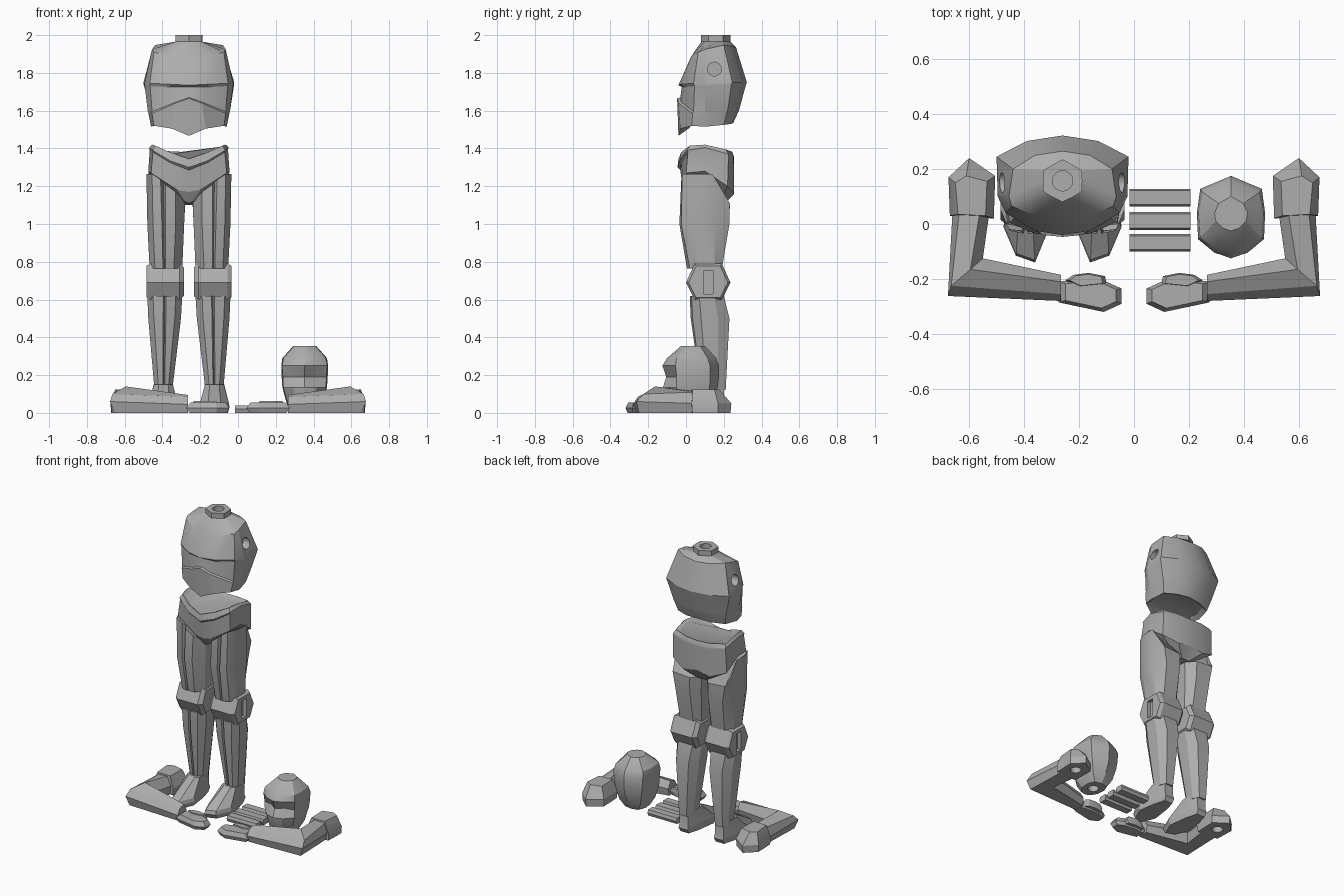
import bpy, bmesh, math
from mathutils import Vector

grey = bpy.data.materials.new("plain_grey")
grey.diffuse_color = (0.42, 0.42, 0.42, 1)
BODY, HEAD = -0.26, 0.353


def loft(name, rings):
    """Skin a list of equal-length closed rings and cap both ends."""
    bm = bmesh.new()
    vs = [[bm.verts.new(p) for p in r] for r in rings]
    n = len(vs[0])
    for a, b in zip(vs, vs[1:]):
        for i in range(n):
            j = (i + 1) % n
            bm.faces.new((a[i], a[j], b[j], b[i]))
    bm.faces.new(vs[0][::-1])
    bm.faces.new(vs[-1])
    bmesh.ops.recalc_face_normals(bm, faces=bm.faces)
    me = bpy.data.meshes.new(name)
    bm.to_mesh(me)
    bm.free()
    ob = bpy.data.objects.new(name, me)
    bpy.context.collection.objects.link(ob)
    me.materials.append(grey)
    return ob


def sym(cx, half):
    """Full ring from a half ring running front centre to back centre."""
    return [(cx + x, y, z) for x, y, z in half] + [(cx - x, y, z) for x, y, z in half[-2:0:-1]]


def place(cx, s, rings):
    return [[(cx + s * x, y, z) for x, y, z in r] for r in rings]


def flat(pts, z, k=1.0):
    """Plan outline at height z, scaled about its middle."""
    cx = sum(p[0] for p in pts) / len(pts)
    cy = sum(p[1] for p in pts) / len(pts)
    return [(cx + (x - cx) * k, cy + (y - cy) * k, z) for x, y in pts]


def cut(ob, cutter):
    m = ob.modifiers.new("cut", 'BOOLEAN')
    m.operation, m.solver, m.object = 'DIFFERENCE', 'EXACT', cutter
    bpy.context.view_layer.objects.active = ob
    bpy.ops.object.modifier_apply(modifier="cut")
    bpy.data.objects.remove(cutter)


def drill(ob, loc, axis, depth, r=0.037):
    rot = (0, math.pi / 2, 0) if axis == 'x' else (0, 0, 0)
    bpy.ops.mesh.primitive_cylinder_add(vertices=16, radius=r, depth=depth, location=loc, rotation=rot)
    cut(ob, bpy.context.object)


# Torso with neck stub
neck = [(0, .08), (.037, .098), (.07, .118), (.072, .157), (.07, .195), (.037, .215), (0, .235)]
torso = loft("torso", [sym(BODY, r) for r in [
    [(0, .02, 1.51), (.08, .03, 1.53), (.16, .05, 1.54), (.17, .1, 1.54), (.15, .19, 1.54), (.08, .22, 1.54), (0, .23, 1.54)],
    [(0, -.04, 1.467), (.09, -.03, 1.505), (.185, .03, 1.52), (.2, .1, 1.515), (.18, .2, 1.525), (.09, .24, 1.53), (0, .25, 1.535)],
    [(0, -.047, 1.665), (.07, -.04, 1.64), (.195, .035, 1.585), (.215, .1, 1.59), (.2, .22, 1.6), (.1, .265, 1.6), (0, .28, 1.6)],
    [(0, -.03, 1.67), (.07, -.025, 1.645), (.195, .04, 1.595), (.218, .1, 1.6), (.203, .222, 1.61), (.1, .268, 1.61), (0, .283, 1.61)],
    [(0, -.022, 1.725), (.1, -.01, 1.725), (.205, .045, 1.73), (.234, .1, 1.73), (.24, .24, 1.74), (.13, .3, 1.74), (0, .318, 1.74)],
    [(0, -.04, 1.735), (.1, -.025, 1.74), (.207, .04, 1.745), (.236, .1, 1.74), (.24, .245, 1.75), (.13, .302, 1.75), (0, .322, 1.75)],
    [(0, .02, 1.87), (.1, .03, 1.89), (.185, .065, 1.91), (.195, .1, 1.925), (.18, .2, 1.947), (.1, .25, 1.94), (0, .265, 1.935)],
    [(x, y, 1.965) for x, y in neck],
    [(x, y, 2.0) for x, y in neck]]])
drill(torso, (BODY, .157, 2.0), 'z', .12)
for s in (-1, 1):
    drill(torso, (BODY + s * .25, .15, 1.82), 'x', .16)

# Pelvis with a sunken V-shaped top
rim = [(0, -.04, 1.345), (.1, -.025, 1.38), (.178, .02, 1.415), (.195, .1, 1.42), (.19, .21, 1.395), (.1, .24, 1.385), (0, .245, 1.38)]
loft("pelvis", [sym(BODY, r) for r in [
    [(0, .02, 1.11), (.02, .02, 1.12), (.04, .05, 1.12), (.045, .1, 1.11), (.045, .17, 1.1), (.03, .2, 1.1), (0, .2, 1.1)],
    [(0, -.015, 1.17), (.06, -.012, 1.18), (.2, .0, 1.27), (.215, .1, 1.28), (.205, .22, 1.2), (.1, .255, 1.16), (0, .25, 1.18)],
    [(0, -.03, 1.285), (.1, -.025, 1.325), (.19, .01, 1.38), (.207, .1, 1.395), (.2, .225, 1.36), (.1, .252, 1.35), (0, .255, 1.345)],
    [(0, -.045, 1.3), (.1, -.035, 1.335), (.192, .005, 1.39), (.21, .1, 1.405), (.2, .225, 1.37), (.1, .252, 1.36), (0, .255, 1.355)],
    rim,
    [(x * .9, .1 + (y - .1) * .88, z - .01) for x, y, z in rim]]])

# Legs, mirrored about the body centre
thigh = [
    [(.07, -.02, 1.17), (.125, -.025, 1.21), (.135, 0, 1.22), (.15, -.025, 1.235), (.195, -.02, 1.265), (.225, .05, 1.265),
     (.225, .14, 1.265), (.2, .232, 1.11), (.07, .232, 1.1), (.02, .17, 1.1), (.02, .05, 1.12)],
    [(x, y, 1.0) for x, y in [(.07, -.03), (.125, -.035), (.132, -.01), (.143, -.035), (.19, -.025), (.22, .04),
                              (.22, .15), (.18, .23), (.07, .23), (.025, .17), (.025, .05)]],
    [(x, y, .765) for x, y in [(.08, .01), (.125, .005), (.13, .025), (.137, .005), (.18, .02), (.208, .06),
                               (.208, .15), (.17, .19), (.07, .19), (.035, .15), (.035, .06)]]]
shin = [[(x, y, z) for x, y in pts] for z, pts in [
    (.62, [(.07, .03), (.12, .02), (.128, .04), (.135, .02), (.19, .03), (.22, .07), (.22, .15), (.18, .2), (.07, .2), (.035, .15), (.035, .07)]),
    (.5, [(.075, .035), (.122, .025), (.129, .045), (.136, .025), (.185, .035), (.215, .08), (.213, .17), (.175, .23), (.08, .23), (.042, .17), (.042, .08)]),
    (.12, [(.11, .085), (.128, .08), (.133, .095), (.138, .08), (.16, .085), (.182, .11), (.182, .17), (.165, .21), (.11, .21), (.088, .17), (.088, .11)])]]
sole = [(.055, -.03), (.1, -.14), (.17, -.115), (.215, -.01), (.195, .12), (.17, .21), (.1, .21), (.075, .12)]
ankle = [(.085, .075), (.11, .055), (.16, .055), (.185, .085), (.187, .14), (.168, .2), (.105, .2), (.083, .14)]
foot = [flat(sole, 0, .9), flat(sole, .03), flat(sole, .055, .95), flat(ankle, .15)]
hexa = [(0.0, .69), (.045, .79), (.19, .79), (.235, .69), (.19, .6), (.045, .6)]
knee = [[(x, .117 + (y - .117) * k, .69 + (z - .69) * k) for y, z in hexa]
        for x, k in ((.027, .8), (.05, 1), (.205, 1), (.225, .88))]
for s, side in ((-1, "left"), (1, "right")):
    for part, rings in (("thigh", thigh), ("shin", shin), ("foot", foot)):
        loft(f"{side}_{part}", place(BODY, s, rings))
    k = loft(f"{side}_knee", place(BODY, s, knee))
    bpy.ops.mesh.primitive_cube_add(size=1, location=(BODY + s * .23, .117, .692))
    c = bpy.context.object
    c.scale = (.06, .05, .125)
    bpy.context.view_layer.update()
    cut(k, c)

# Loose arms lying bent on the ground, mirrored about x = 0
pad = [(.675, .17), (.60, .24), (.505, .175), (.51, .02), (.67, .03)]
pad_top = [(.65, .15), (.61, .175), (.535, .155), (.54, .03), (.64, .035)]
shoulder = [flat(pad, 0, .96), flat(pad, .05), flat(pad_top, .125)]
arm = [
    [(.645, .05, 0), (.66, .05, .05), (.635, .05, .11), (.56, .05, .115), (.525, .05, .06), (.535, .05, 0)],
    [(.655, -.25, 0), (.677, -.262, .06), (.665, -.225, .1), (.595, -.165, .14), (.55, -.125, .07), (.56, -.135, 0)],
    [(.265, -.265, 0), (.265, -.28, .045), (.265, -.255, .085), (.265, -.21, .095), (.265, -.185, .05), (.265, -.195, 0)]]
palm = [(.275, -.21), (.275, -.285), (.11, -.32), (.045, -.29), (.045, -.235), (.1, -.21), (.2, -.2)]
thumb = [(.25, -.205), (.22, -.185), (.165, -.178), (.105, -.19), (.1, -.22), (.2, -.23)]
for s, side in ((-1, "left"), (1, "right")):
    pad_ob = loft(f"{side}_shoulder", place(0, s, shoulder))
    drill(pad_ob, (s * .592, .125, 0), 'z', .12, .035)
    loft(f"{side}_arm", place(0, s, arm))
    loft(f"{side}_palm", place(0, s, [flat(palm, 0, .85), flat(palm, .025), flat(palm, .055, .8)]))
    loft(f"{side}_thumb", place(0, s, [flat(thumb, .012, .85), flat(thumb, .035), flat(thumb, .062, .8)]))

# Three spare bars
for i, y in enumerate((.096, .011, -.068)):
    prof = [(-.032, .02), (-.025, .04), (.025, .04), (.032, .02), (.025, 0), (-.025, 0)]
    loft(f"bar_{i + 1}", [[(x, y + a, z) for a, z in prof] for x in (-.017, .205)])

# Head with brow ledge and recessed eye sockets
head = loft("head", [sym(HEAD, [(x, y, z) for x, y in pts]) for z, pts in [
    (0, [(0, -.075), (.035, -.065), (.065, -.02), (.07, .04), (.05, .09), (0, .1)]),
    (.05, [(0, -.105), (.045, -.095), (.09, -.04), (.095, .05), (.08, .11), (0, .135)]),
    (.135, [(0, -.122), (.06, -.105), (.113, -.05), (.118, .04), (.1, .125), (0, .168)]),
    (.19, [(0, -.105), (.045, -.065), (.115, -.05), (.122, .04), (.108, .128), (0, .174)]),
    (.25, [(0, -.125), (.062, -.103), (.12, -.055), (.124, .04), (.112, .128), (0, .175)]),
    (.29, [(0, -.1), (.06, -.085), (.112, -.05), (.118, .04), (.103, .115), (0, .16)]),
    (.355, [(0, -.025), (.03, -.015), (.055, .01), (.06, .04), (.045, .075), (0, .1)])]])
drill(head, (HEAD, .015, 0), 'z', .12, .035)

# Crisp edges with soft broad surfaces
bpy.ops.object.select_all(action='SELECT')
bpy.context.view_layer.objects.active = torso
bpy.ops.object.shade_smooth_by_angle(angle=math.radians(25))
